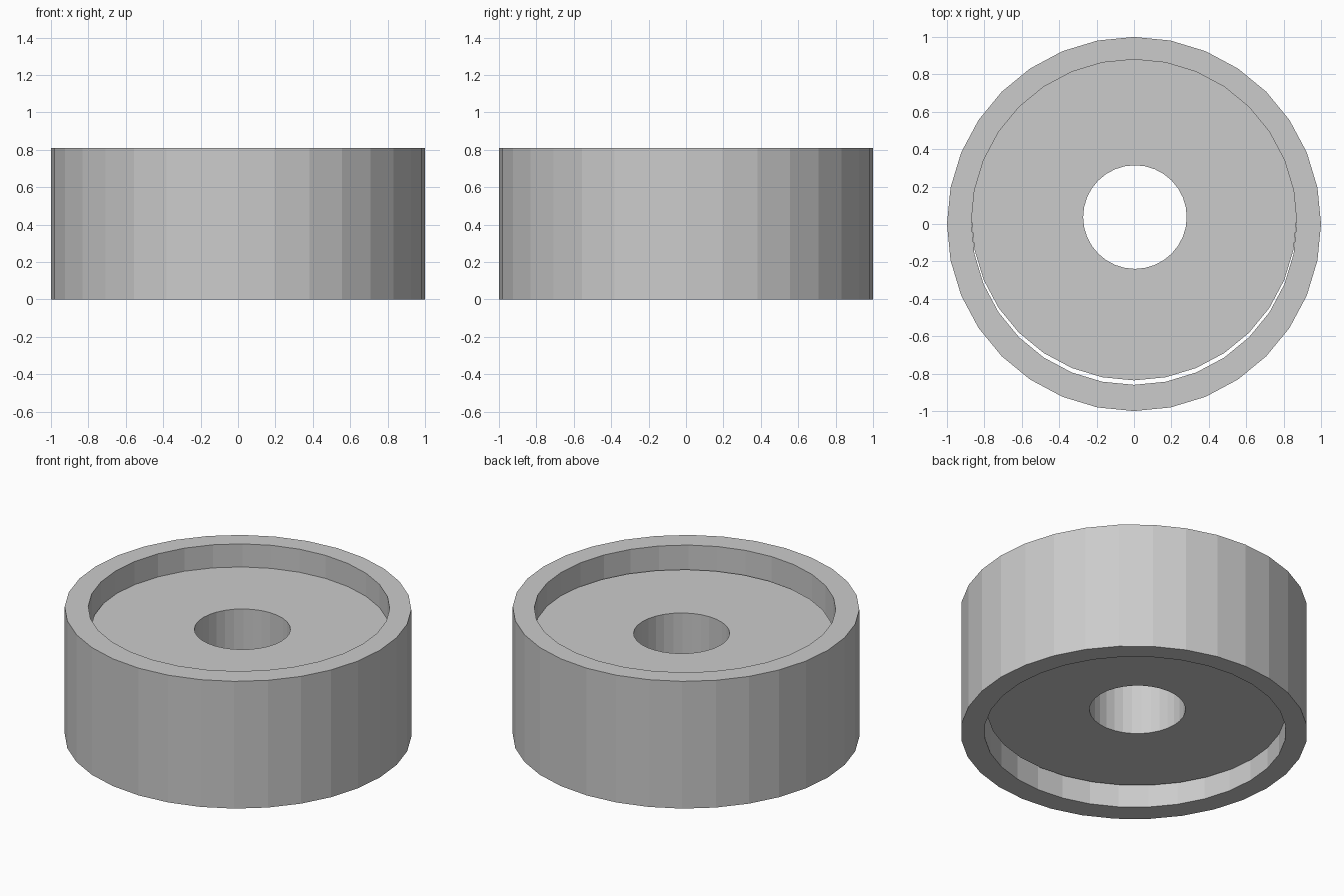
import bpy
import bmesh
from math import cos, sin, tau

cube = bpy.data.objects.get("Cube")
if cube:
    bpy.data.objects.remove(cube, do_unlink=True)

SIDES = 32
GREY = (0.6, 0.6, 0.6, 1.0)

grey = bpy.data.materials.new("plain grey")
grey.use_nodes = True
grey.diffuse_color = GREY
grey.node_tree.nodes["Principled BSDF"].inputs["Base Color"].default_value = GREY


def add_tube(name, outer, inner, z0, z1):
    """Flat-sided tube; outer and inner are (x, y, radius) circles."""
    bm = bmesh.new()

    def circle(x, y, r, z):
        return [bm.verts.new((x + r * cos(tau * i / SIDES),
                              y + r * sin(tau * i / SIDES), z))
                for i in range(SIDES)]

    # Section loop: outer bottom, outer top, inner top, inner bottom
    loops = [circle(*outer, z0), circle(*outer, z1),
             circle(*inner, z1), circle(*inner, z0)]
    for k, a in enumerate(loops):
        b = loops[(k + 1) % len(loops)]
        for i in range(SIDES):
            j = (i + 1) % SIDES
            bm.faces.new((a[i], a[j], b[j], b[i]))
    bmesh.ops.recalc_face_normals(bm, faces=bm.faces)
    mesh = bpy.data.meshes.new(name)
    bm.to_mesh(mesh)
    bm.free()
    mesh.materials.append(grey)
    obj = bpy.data.objects.new(name, mesh)
    bpy.context.collection.objects.link(obj)
    return obj


# Outer rim with a slightly offset bore
add_tube("outer_rim", (0, 0, 1.0), (0, 0.01, 0.87), 0, 0.81)

# Recessed hub disc, set a little towards the back, with the axle hole
add_tube("hub_disc", (0, 0.034, 0.87), (0.005, 0.037, 0.277), 0.135, 0.663)
